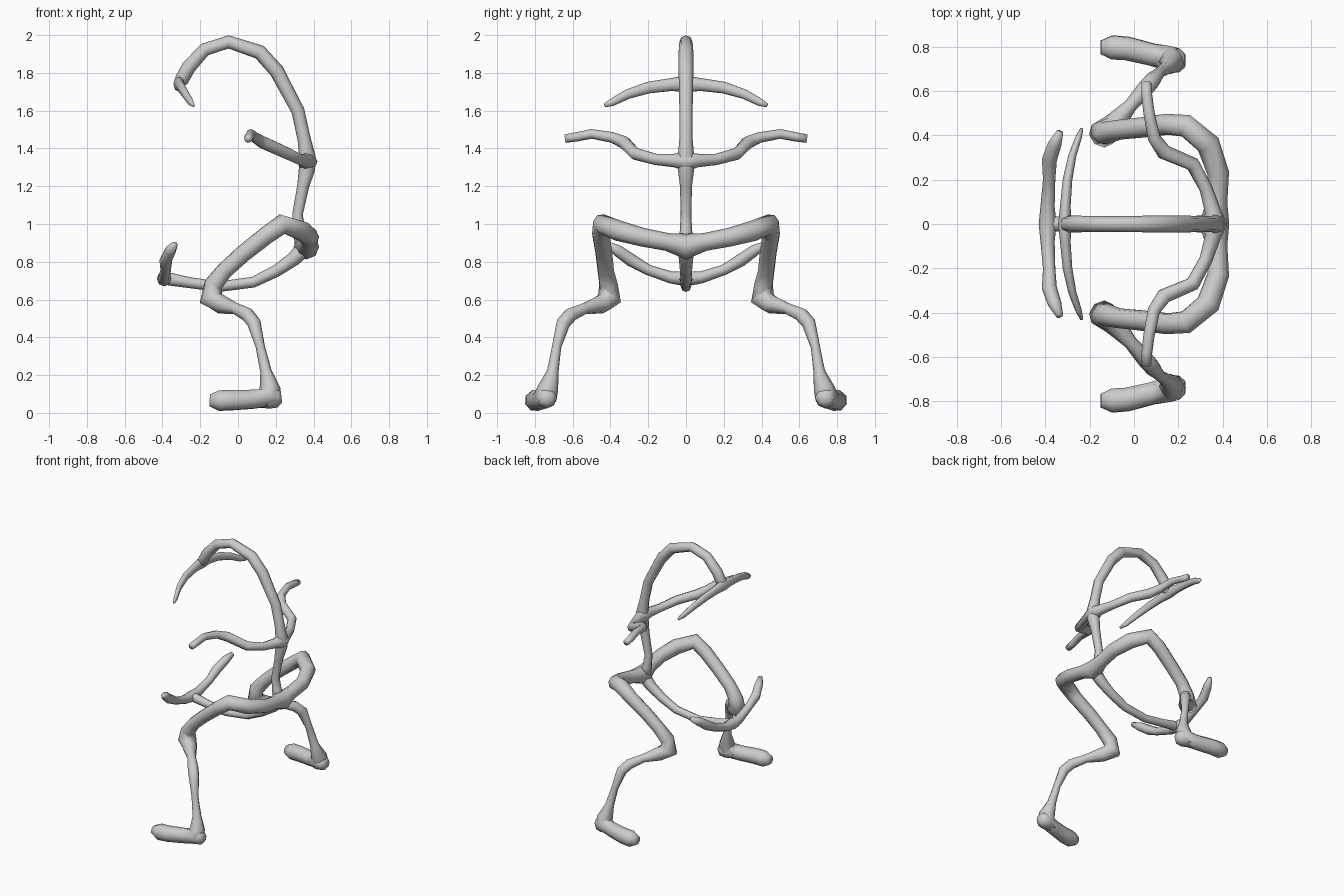
import bpy, bmesh, math
from mathutils import Vector

SIDES = 8


def tube(name, points, ref, flat=1.0, mirrored=False):
    """Sweep an octagon along points (x, y, z, radius); mirrored halves start on y = 0."""
    pos = [Vector(p[:3]) for p in points]
    n = len(pos)
    bm = bmesh.new()
    u = Vector(ref)
    rings = []
    for i, p in enumerate(pos):
        a = (p - pos[i - 1]).normalized() if i else Vector()
        b = (pos[i + 1] - p).normalized() if i < n - 1 else Vector()
        t = (a + b).normalized()
        if mirrored and i == 0:
            t = Vector((0, 1, 0))
        u = (u - t * u.dot(t)).normalized()
        v = t.cross(u)
        r = points[i][3] * 1.03
        ring = []
        for k in range(SIDES):
            ang = 2 * math.pi * k / SIDES
            ring.append(bm.verts.new(p + u * (r * math.cos(ang)) + v * (r * flat * math.sin(ang))))
        rings.append(ring)
    for r0, r1 in zip(rings, rings[1:]):
        for k in range(SIDES):
            j = (k + 1) % SIDES
            bm.faces.new((r0[k], r0[j], r1[j], r1[k]))
    bm.faces.new(rings[-1])
    if not mirrored:
        bm.faces.new(rings[0][::-1])
    for f in bm.faces:
        f.smooth = True
    me = bpy.data.meshes.new(name)
    bm.to_mesh(me)
    bm.free()
    ob = bpy.data.objects.new(name, me)
    bpy.context.collection.objects.link(ob)
    if mirrored:
        m = ob.modifiers.new("Mirror", 'MIRROR')
        m.use_axis = (False, True, False)
        m.merge_threshold = 0.002
    return ob


# spine, neck and the arch over to the head
tube("spine", [
    (.350, 0, .87, .045), (.325, 0, .96, .032), (.315, 0, 1.05, .027),
    (.345, 0, 1.20, .031), (.365, 0, 1.29, .042), (.367, 0, 1.36, .042),
    (.350, 0, 1.45, .034), (.317, 0, 1.60, .034), (.205, 0, 1.81, .038),
    (.115, 0, 1.91, .038), (-.05, 0, 1.964, .034), (-.175, 0, 1.924, .034),
    (-.26, 0, 1.832, .037), (-.300, 0, 1.760, .036), (-.318, 0, 1.735, .018)],
    (0, 1, 0))

# tail sweeping down and forward
tube("tail", [
    (.375, 0, .93, .045), (.358, 0, .880, .045), (.295, 0, .815, .037),
    (.20, 0, .75, .031), (.08, 0, .692, .028), (-.10, 0, .668, .027),
    (-.26, 0, .69, .028), (-.36, 0, .708, .033), (-.40, 0, .712, .026)],
    (0, 1, 0))

# curved bar at the head
tube("head_bar", [
    (-.312, 0, 1.742, .042), (-.310, .08, 1.738, .033), (-.300, .20, 1.722, .030),
    (-.278, .31, 1.687, .025), (-.250, .39, 1.645, .020), (-.236, .430, 1.628, .010)],
    (0, 0, 1), flat=.70, mirrored=True)

# curved bar at the tail tip
tube("tail_bar", [
    (-.390, 0, .710, .039), (-.390, .08, .717, .031), (-.383, .20, .757, .027),
    (-.382, .29, .808, .033), (-.358, .36, .858, .030), (-.335, .415, .892, .016)],
    (0, 0, 1), mirrored=True)

# arms reaching sideways and forward
tube("arms", [
    (.367, 0, 1.33, .052), (.355, .06, 1.336, .035), (.325, .16, 1.342, .029),
    (.265, .27, 1.372, .032), (.135, .325, 1.430, .034), (.090, .39, 1.458, .028),
    (.068, .50, 1.477, .025), (.058, .58, 1.461, .024), (.055, .640, 1.452, .022)],
    (0, 0, 1), mirrored=True)

# hips, bent legs and feet
tube("legs", [
    (.362, 0, .880, .066), (.374, .10, .905, .046), (.380, .23, .930, .048),
    (.335, .36, .965, .053), (.235, .443, 1.000, .052), (.150, .450, .940, .047),
    (.030, .435, .845, .045), (-.070, .425, .755, .044), (-.130, .41, .680, .050),
    (-.143, .405, .605, .062), (-.090, .45, .575, .050), (-.015, .535, .553, .030),
    (.050, .610, .520, .037), (.085, .650, .475, .036), (.118, .685, .350, .024),
    (.148, .705, .220, .030), (.170, .730, .130, .054), (.165, .745, .083, .060),
    (.080, .765, .072, .052), (-.030, .792, .067, .055), (-.100, .797, .065, .056),
    (-.150, .797, .067, .032)],
    (0, 0, 1), mirrored=True)

# heel knobs
heel = tube("heels", [
    (.10, .755, .075, .045), (.165, .740, .080, .056), (.205, .738, .082, .052),
    (.230, .738, .085, .030)], (0, 0, 1))
heel.modifiers.new("Mirror", 'MIRROR').use_axis = (False, True, False)
